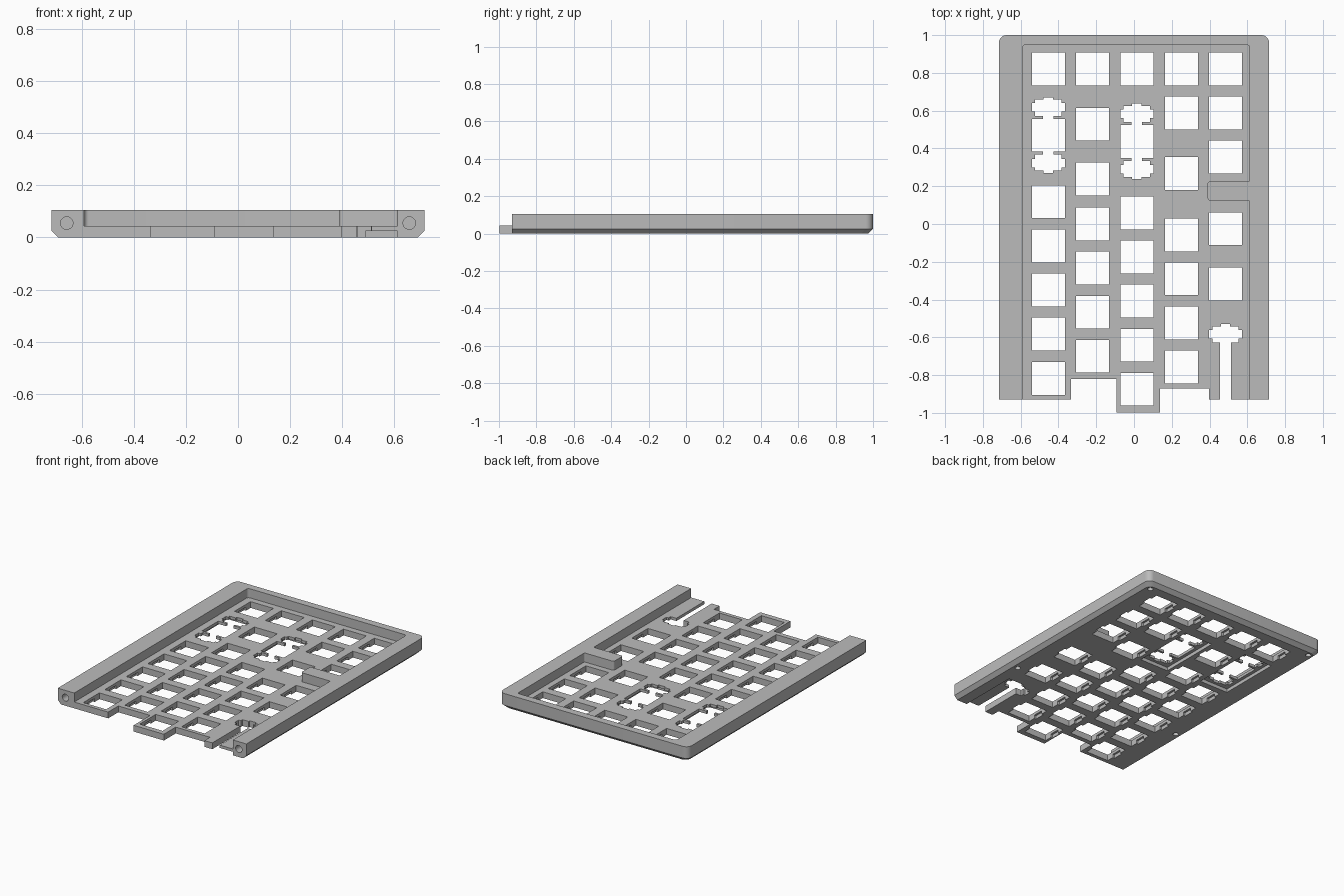
import bpy, bmesh, math
from mathutils import Vector

cube = bpy.data.objects.get("Cube")
if cube:
    bpy.data.objects.remove(cube)

grey = bpy.data.materials.new("plain grey")
grey.use_nodes = True
colour = (0.5, 0.5, 0.5, 1)
grey.diffuse_color = colour
grey.node_tree.nodes["Principled BSDF"].inputs["Base Color"].default_value = colour


def rounded(points, steps=6):
    """Outline from (x, y) or (x, y, radius) points; right-angle corners get arcs."""
    out = []
    for i, p in enumerate(points):
        here = Vector(p[:2])
        if len(p) == 2:
            out.append(here)
            continue
        a = (Vector(points[i - 1][:2]) - here).normalized() * p[2]
        b = (Vector(points[(i + 1) % len(points)][:2]) - here).normalized() * p[2]
        for k in range(steps + 1):
            t = k / steps * math.pi / 2
            out.append(here + a * (1 - math.sin(t)) + b * (1 - math.cos(t)))
    return out


def loft(bm, levels):
    """Solid through a list of (outline, z) levels."""
    rings = [[bm.verts.new((x, y, z)) for x, y in outline] for outline, z in levels]
    bm.faces.new(rings[0])
    bm.faces.new(rings[-1])
    for low, high in zip(rings, rings[1:]):
        for i in range(len(low)):
            bm.faces.new((low[i - 1], low[i], high[i], high[i - 1]))


def prism(bm, outline, z0, z1, centre=(0, 0)):
    moved = [(x + centre[0], y + centre[1]) for x, y in outline]
    loft(bm, [(moved, z0), (moved, z1)])


def rect(hx, hy):
    return [(-hx, -hy), (hx, -hy), (hx, hy), (-hx, hy)]


def circle(r, n=20):
    return [(r * math.cos(math.tau * i / n), r * math.sin(math.tau * i / n)) for i in range(n)]


def make(name, bm):
    bmesh.ops.recalc_face_normals(bm, faces=bm.faces)
    mesh = bpy.data.meshes.new(name)
    bm.to_mesh(mesh)
    bm.free()
    obj = bpy.data.objects.new(name, mesh)
    bpy.context.collection.objects.link(obj)
    return obj


def mirrored(half):
    return half + [(-x, y) for x, y in reversed(half)]


# Case body: outer shell with stepped front edge and chamfered underside
FRONT = -0.93
steps = [(-0.333, FRONT), (-0.333, -0.82), (-0.092, -0.82), (-0.092, -0.998),
         (0.137, -0.998), (0.137, -0.87), (0.397, -0.87), (0.397, FRONT)]


def shell_outline(inset):
    x, y = 0.715 - inset, 1 - inset
    return rounded([(-x, FRONT)] + steps + [(x, FRONT), (x, y, 0.04), (-x, y, 0.04)])


bm = bmesh.new()
loft(bm, [(shell_outline(0.025), 0), (shell_outline(0), 0.025), (shell_outline(0), 0.105)])
body = make("case_body", bm)
body.data.materials.append(grey)

# Pocket above the key plate, leaving the side tab standing
bm = bmesh.new()
pocket = rounded([(-0.59, -1.2), (0.612, -1.2), (0.612, 0.125, 0.008), (0.39, 0.125, 0.012),
                  (0.39, 0.225, 0.012), (0.612, 0.225, 0.008), (0.612, 0.95, 0.018),
                  (-0.59, 0.95, 0.018)])
prism(bm, pocket, 0.043, 0.2)
cutters = [make("pocket_cutter", bm)]

# Switch openings, column by column
H = 0.087
columns = {
    -0.453: (0.82, 0.118, -0.117, -0.35, -0.583, -0.817),
    -0.22: (0.82, 0.528, 0.238, 0, -0.233, -0.467, -0.7),
    0.015: (0.82, 0.058, -0.175, -0.408, -0.642, -0.875),
    0.251: (0.82, 0.587, 0.267, -0.058, -0.29, -0.525, -0.757),
    0.485: (0.82, 0.587, 0.354, -0.025, -0.317),
}
keys = [(x, y) for x, ys in columns.items() for y in ys]
long_keys = [(-0.453, 0.47), (0.015, 0.437)]
quarter = [(H, H), (0.028, H), (0.028, 0.103), (0.07, 0.103), (0.07, 0.125), (H, 0.125),
           (H, 0.17), (0.07, 0.17), (0.07, 0.188), (0.025, 0.188), (0.025, 0.2)]
long_cut = mirrored([(x, -y) for x, y in reversed(quarter)] + quarter)
open_cut = mirrored([(0.028, -0.5)] + quarter[2:])

bm = bmesh.new()
for key in keys:
    prism(bm, rect(H, H), -0.1, 0.2, key)
for key in long_keys:
    prism(bm, long_cut, -0.1, 0.2, key)
prism(bm, open_cut, -0.1, 0.2, (0.4845, -0.73))
cutters.append(make("switch_cutter", bm))

# Underside reliefs: clip notches, stabiliser recesses, front corner recess
bm = bmesh.new()
for key in keys:
    prism(bm, rect(H + 0.014, 0.036), -0.1, 0.024, key)
for key in long_keys:
    prism(bm, rect(0.11, 0.22), -0.1, 0.024, key)
prism(bm, [(0.49, -1.2), (0.612, -1.2), (0.612, -0.51), (0.49, -0.51)], -0.1, 0.024)
cutters.append(make("relief_cutter", bm))

# Screw holes underneath and joining holes in the front ends
bm = bmesh.new()
for x in (-0.657, 0.657):
    for y in (0.945, -0.37):
        prism(bm, circle(0.018), -0.1, 0.06, (x, y))
    ring = [[bm.verts.new((x + a, y, 0.055 + b)) for a, b in circle(0.024)]
            for y in (-1.1, -0.78)]
    bm.faces.new(ring[0])
    bm.faces.new(ring[1])
    for i in range(len(ring[0])):
        bm.faces.new((ring[0][i - 1], ring[0][i], ring[1][i], ring[1][i - 1]))
cutters.append(make("screw_cutter", bm))

# Cut everything out of the body
bpy.ops.object.select_all(action='DESELECT')
bpy.context.view_layer.objects.active = body
body.select_set(True)
for cutter in cutters:
    cutter.hide_render = True
    mod = body.modifiers.new(cutter.name, 'BOOLEAN')
    mod.operation = 'DIFFERENCE'
    mod.solver = 'EXACT'
    mod.object = cutter
    bpy.ops.object.modifier_apply(modifier=mod.name)
    bpy.data.objects.remove(cutter)
bpy.ops.object.shade_smooth_by_angle(angle=math.radians(30))
